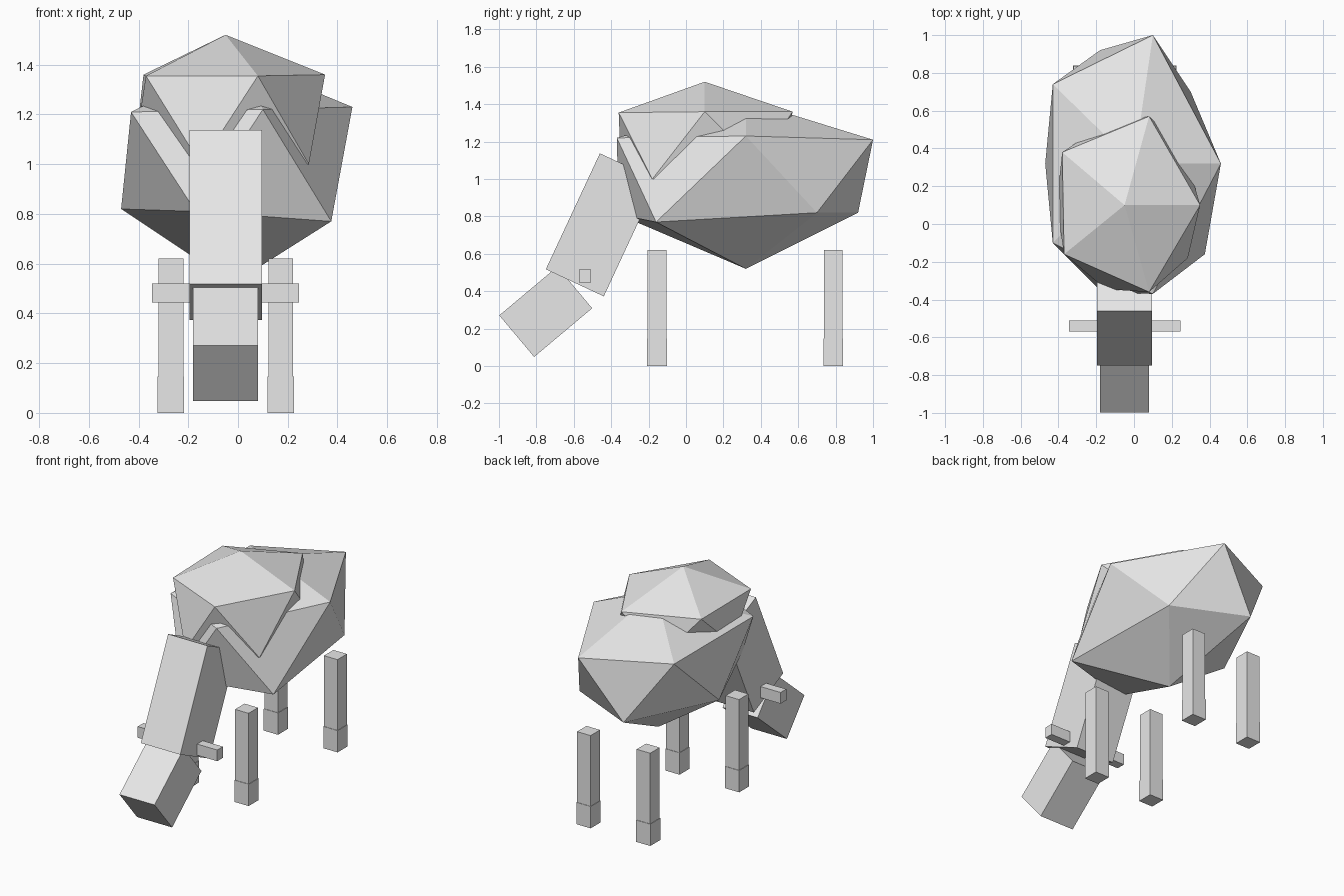
import bpy
import math

if "Cube" in bpy.data.objects:
    bpy.data.objects.remove(bpy.data.objects["Cube"])

wool_grey = bpy.data.materials.new("plain_grey")
wool_grey.diffuse_color = (0.8, 0.8, 0.8, 1)
wool_grey.use_nodes = True
wool_grey.node_tree.nodes["Principled BSDF"].inputs["Base Color"].default_value = wool_grey.diffuse_color


def add_mesh(name, verts, faces):
    mesh = bpy.data.meshes.new(name)
    mesh.from_pydata(verts, [], faces)
    mesh.materials.append(wool_grey)
    obj = bpy.data.objects.new(name, mesh)
    bpy.context.collection.objects.link(obj)
    return obj


def box(name, centre, size, tilt=0):
    """Box tilted about the x axis."""
    bpy.ops.mesh.primitive_cube_add(size=1, location=centre, rotation=(math.radians(tilt), 0, 0))
    obj = bpy.context.object
    obj.name = name
    obj.scale = size
    obj.data.materials.append(wool_grey)
    return obj


def lump(name, top, upper, lower, bottom):
    """Irregular twenty-sided lump: two staggered rings of five between two tips."""
    faces = []
    for k in range(5):
        n = (k + 1) % 5
        faces += [(10, k, n), (k, 5 + k, n), (5 + k, 5 + n, n), (11, 5 + n, 5 + k)]
    return add_mesh(name, upper + lower + [top, bottom], faces)


# Woolly body
lump("body", (0, 0.32, 1.42),
     [(0.46, 0.32, 1.23), (0.10, 1.0, 1.21), (-0.43, 0.74, 1.21), (-0.43, -0.10, 1.21), (0.10, -0.37, 1.22)],
     [(0.30, 0.70, 0.82), (-0.18, 0.92, 0.82), (-0.47, 0.32, 0.82), (-0.17, -0.36, 0.81), (0.375, -0.16, 0.77)],
     (-0.02, 0.32, 0.52))

# Wool tuft over the shoulders
lump("wool_tuft", (-0.05, 0.10, 1.52),
     [(0.35, 0.10, 1.36), (0.08, 0.57, 1.36), (-0.38, 0.38, 1.36), (-0.37, -0.16, 1.355), (0.08, -0.36, 1.355)],
     [(0.27, 0.38, 1.08), (-0.17, 0.52, 1.10), (-0.41, 0.10, 1.10), (-0.15, -0.345, 1.0), (0.285, -0.18, 1.0)],
     (-0.05, 0.10, 0.95))

# Lowered head and muzzle
box("head", (-0.05, -0.45, 0.755), (0.292, 0.342, 0.684), -25)
box("muzzle", (-0.05, -0.75, 0.29), (0.26, 0.29, 0.405), -50)

# Ears, legs and hooves, mirrored about the head's centre line
for side, s in (("left", -1), ("right", 1)):
    box("ear_" + side, (-0.05 + s * 0.21, -0.54, 0.482), (0.17, 0.06, 0.075))
    for end, y in (("front", -0.155), ("back", 0.787)):
        x = -0.049 + s * 0.221
        box(f"leg_{end}_{side}", (x, y, 0.37), (0.1, 0.1, 0.5))
        box(f"hoof_{end}_{side}", (x, y, 0.073), (0.106, 0.106, 0.146))
